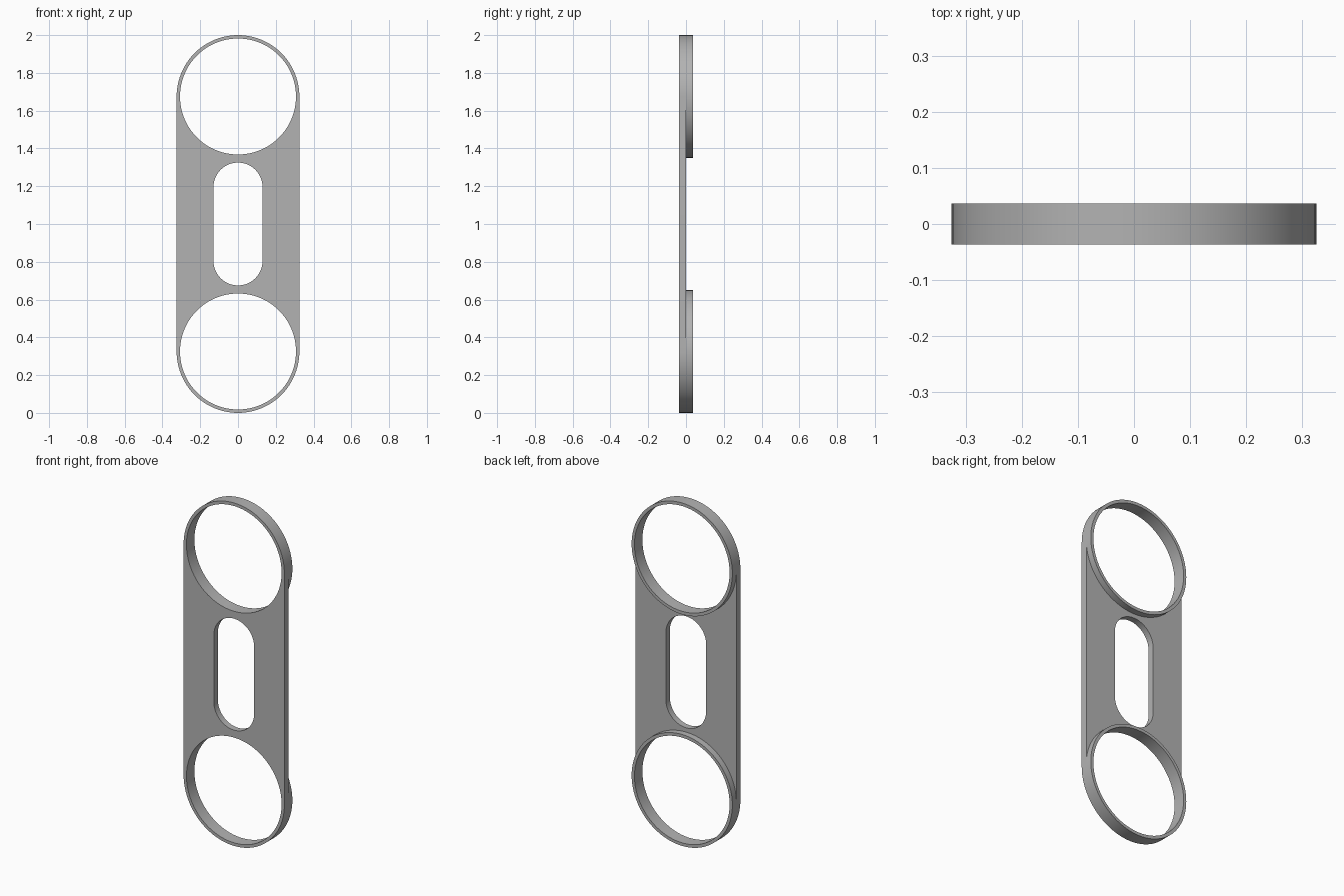
import bpy, bmesh
from math import sin, cos, pi
from mathutils import Vector

old = bpy.data.objects.get("Cube")
if old:
    bpy.data.objects.remove(old, do_unlink=True)

R_OUT, R_IN = 0.325, 0.307       # end rings
SLOT_R, SLOT_HALF = 0.13, 0.195  # slot end radius and half straight length
HALF = 0.0367                    # half of the ring depth
SEG = 96

grey = bpy.data.materials.new("plain_grey")
grey.use_nodes = True
colour = (0.45, 0.45, 0.45, 1)
grey.diffuse_color = colour
grey.node_tree.nodes["Principled BSDF"].inputs["Base Color"].default_value = colour

bm = bmesh.new()


def arc(radius, cz, start, steps, count):
    """Points of an arc in the front plane, starting at the given angle."""
    points = []
    for i in range(count):
        a = start + 2 * pi * i / steps
        points.append(bm.verts.new((radius * cos(a), -HALF, cz + radius * sin(a))))
    return points


def edge_between(a, b):
    return bm.edges.get((a, b)) or bm.edges.new((a, b))


def extrude_back(faces, depth):
    result = bmesh.ops.extrude_face_region(bm, geom=faces)["geom"]
    moved = [g for g in result if isinstance(g, bmesh.types.BMVert)]
    bmesh.ops.translate(bm, verts=moved, vec=Vector((0, depth, 0)))
    return [g for g in result if isinstance(g, bmesh.types.BMFace)]


# End rings: flat annuli, each listed from its +x point
outers, ring_faces = [], []
for cz in (R_OUT, 2 - R_OUT):
    outer = arc(R_OUT, cz, 0, SEG, SEG)
    inner = arc(R_IN, cz, 0, SEG, SEG)
    for i in range(SEG):
        j = (i + 1) % SEG
        ring_faces.append(bm.faces.new((outer[i], outer[j], inner[j], inner[i])))
    outers.append(outer)

# Web between the rings, with the rounded slot left open
low, high = outers
lower_arc = low[:SEG // 2 + 1]
upper_arc = high[SEG // 2:] + [high[0]]
outline = lower_arc + upper_arc
slot = (arc(SLOT_R, 1 + SLOT_HALF, 0, 64, 33)
        + arc(SLOT_R, 1 - SLOT_HALF, pi, 64, 33))
web_edges = [edge_between(loop[i], loop[(i + 1) % len(loop)])
             for loop in (outline, slot) for i in range(len(loop))]
filled = bmesh.ops.triangle_fill(bm, edges=web_edges, use_beauty=True,
                                 normal=Vector((0, -1, 0)))["geom"]
web_faces = [g for g in filled if isinstance(g, bmesh.types.BMFace)]

# Plate thickness, then the rings raised further at the back
back = extrude_back(ring_faces + web_faces, HALF)
ring_back = []
for f in back:
    c = f.calc_center_median()
    on_ring = any(all(R_IN - 0.001 < Vector((v.co.x, v.co.z - cz)).length < R_OUT + 0.001
                      for v in f.verts) and len(f.verts) == 4
                  for cz in (R_OUT, 2 - R_OUT))
    if on_ring and c.y > -0.001:
        ring_back.append(f)
extrude_back(ring_back, HALF)
bmesh.ops.recalc_face_normals(bm, faces=bm.faces[:])

mesh = bpy.data.meshes.new("link_plate")
bm.to_mesh(mesh)
bm.free()
mesh.materials.append(grey)
plate = bpy.data.objects.new("link_plate", mesh)
bpy.context.collection.objects.link(plate)

# Smooth curved walls, sharp rims
bpy.ops.object.select_all(action='DESELECT')
plate.select_set(True)
bpy.context.view_layer.objects.active = plate
bpy.ops.object.shade_smooth_by_angle(angle=pi / 6)
